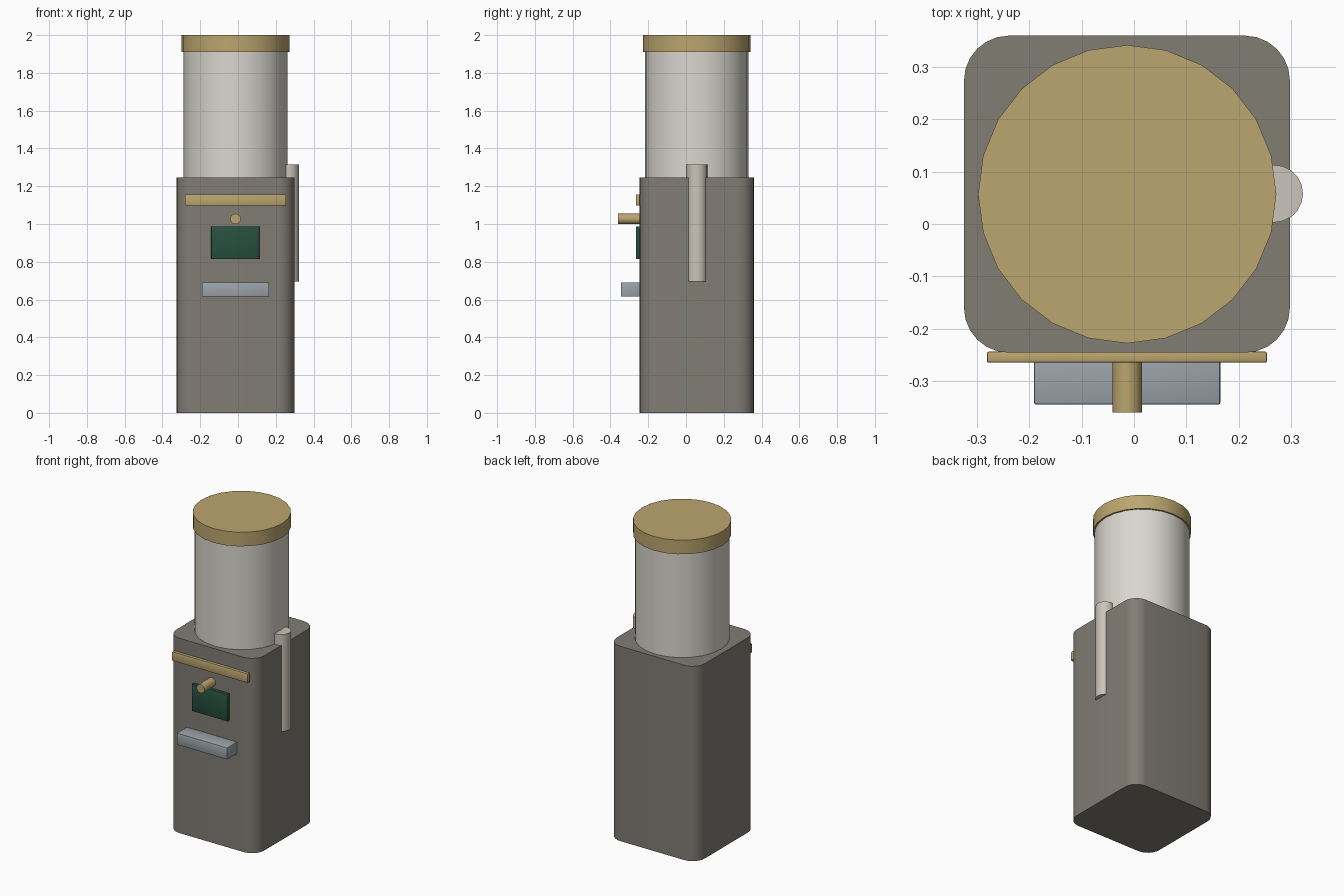
import bpy, bmesh
from math import pi

if "Cube" in bpy.data.objects:
    bpy.data.objects.remove(bpy.data.objects["Cube"])

CX, CY = -0.013, 0.057   # axis of body and bottle


def material(name, rgb):
    m = bpy.data.materials.new(name)
    m.diffuse_color = (*rgb, 1)
    m.use_nodes = True
    m.node_tree.nodes["Principled BSDF"].inputs["Base Color"].default_value = m.diffuse_color
    return m


brass = material("brass", (0.50, 0.38, 0.16))
stone = material("warm_grey", (0.22, 0.205, 0.175))
white = material("bottle_white", (0.70, 0.68, 0.62))
cup_white = material("cup_white", (0.60, 0.56, 0.49))
green = material("dark_green", (0.02, 0.08, 0.05))
steel = material("steel", (0.33, 0.37, 0.41))


def finish(bm, name, mat, smooth=True):
    mesh = bpy.data.meshes.new(name)
    bm.to_mesh(mesh)
    bm.free()
    ob = bpy.data.objects.new(name, mesh)
    bpy.context.collection.objects.link(ob)
    mesh.materials.append(mat)
    if smooth:
        bpy.ops.object.select_all(action='DESELECT')
        ob.select_set(True)
        bpy.context.view_layer.objects.active = ob
        bpy.ops.object.shade_smooth_by_angle(angle=pi / 6)
    return ob


def box(name, mat, x, y, z, bevel=0.0, corners=0.0):
    bm = bmesh.new()
    bmesh.ops.create_cube(bm, size=1)
    for v in bm.verts:
        for i, (lo, hi) in enumerate((x, y, z)):
            v.co[i] = hi if v.co[i] > 0 else lo
    if corners:   # round the upright edges only
        edges = [e for e in bm.edges if abs(e.verts[0].co.z - e.verts[1].co.z) > 0.1]
        bmesh.ops.bevel(bm, geom=edges, offset=corners, segments=6, profile=0.5, affect='EDGES')
    elif bevel:
        bmesh.ops.bevel(bm, geom=bm.edges[:], offset=bevel, segments=2, profile=0.5, affect='EDGES')
    return finish(bm, name, mat)


def cylinder(name, mat, centre, radius, length, sides=24, along_y=False):
    bm = bmesh.new()
    bmesh.ops.create_cone(bm, cap_ends=True, segments=sides, radius1=radius,
                          radius2=radius, depth=length)
    ob = finish(bm, name, mat)
    ob.location = centre
    if along_y:
        ob.rotation_euler.x = pi / 2
    return ob


# Cabinet with rounded upright edges
box("cabinet", stone, (-0.325, 0.298), (-0.246, 0.36), (0, 1.245), corners=0.086)

# Water bottle and its lid
cylinder("bottle", white, (CX, CY, 1.58), 0.275, 0.68)
cylinder("bottle_lid", brass, (CX, CY, 1.955), 0.285, 0.09)

# Cup tube on the right side
cylinder("cup_tube", cup_white, (0.268, 0.058, 1.005), 0.055, 0.62, 20)

# Front fittings
box("trim_bar", brass, (-0.281, 0.254), (-0.265, -0.244), (1.098, 1.157), bevel=0.003)
box("tap_panel", green, (-0.142, 0.113), (-0.265, -0.240), (0.814, 0.988), bevel=0.003)
box("drip_tray", steel, (-0.191, 0.165), (-0.345, -0.240), (0.615, 0.691), bevel=0.004)
cylinder("tap", brass, (CX, -0.30, 1.027), 0.028, 0.12, 16, along_y=True)
